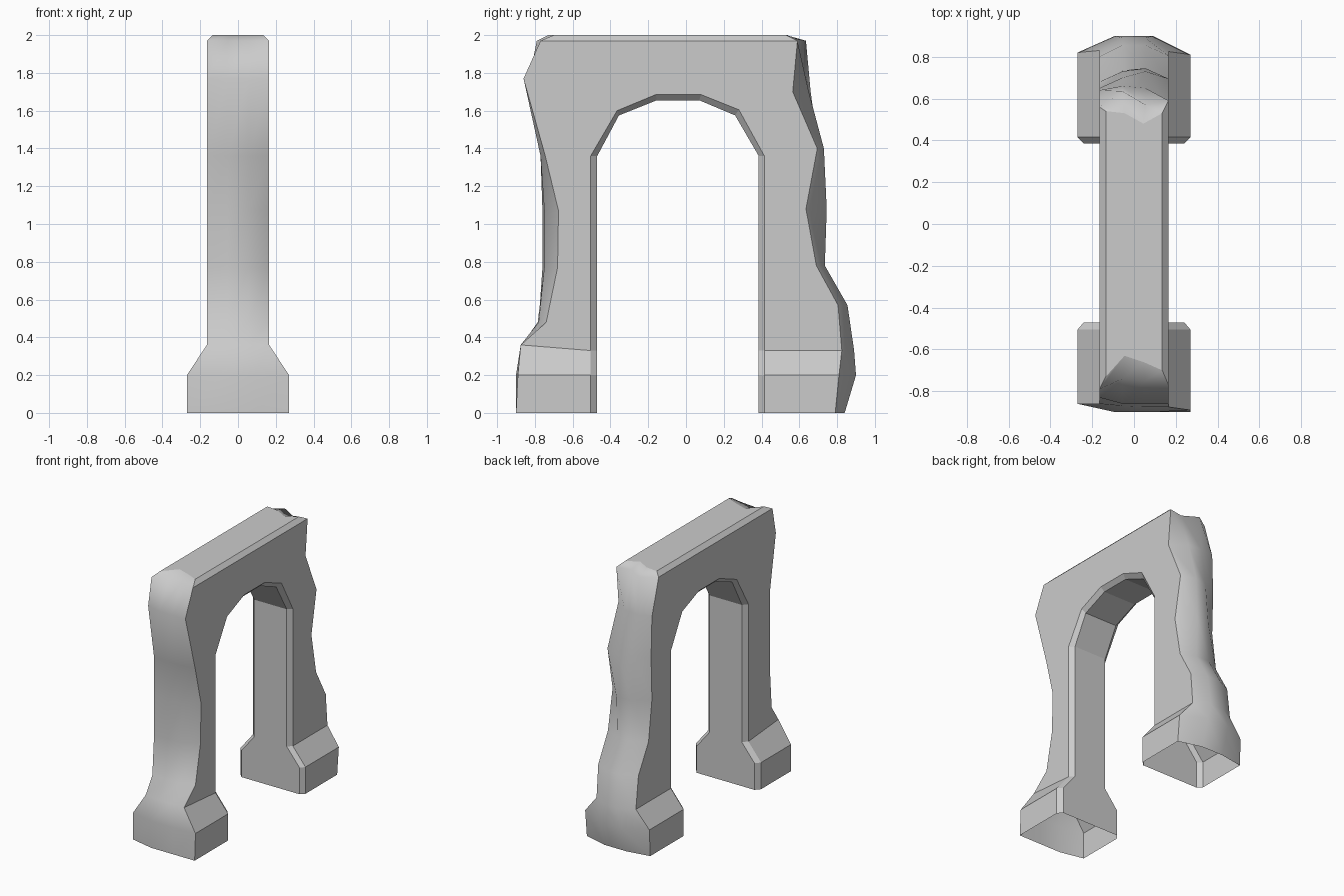
import bpy, bmesh

if "Cube" in bpy.data.objects:
    bpy.data.objects.remove(bpy.data.objects["Cube"])

W, WB, C = 0.165, 0.27, 0.03     # half thickness: wall, plinth; chamfer
# crumbled end rows: z, then y at four columns from -x to +x
FRONT = [(0, -.86, -.90, -.90, -.90), (.2, -.86, -.90, -.90, -.89),
         (.36, -.86, -.87, -.875, -.875), (.48, -.78, -.785, -.78, -.74),
         (.77, -.76, -.75, -.75, -.68), (1.07, -.76, -.75, -.75, -.675),
         (1.36, -.76, -.77, -.77, -.745), (1.77, -.83, -.86, -.86, -.86),
         (1.97, -.79, -.74, -.75, -.77), (2.0, -.73, -.63, -.66, -.70)]
BACK = [(0, .81, .84, .84, .79), (.2, .82, .90, .90, .81),
        (.33, .83, .89, .89, .825), (.57, .80, .855, .855, .805),
        (.78, .68, .735, .735, .69), (1.08, .64, .73, .745, .635),
        (1.4, .65, .70, .73, .695), (1.7, .64, .66, .65, .565),
        (1.97, .56, .635, .57, .59), (2.0, .54, .53, .48, .53)]
# arch opening: edge on the wall face, and the edge inside the chamfer
ARCH = [(-.505, 1.36), (-.365, 1.60), (-.16, 1.685), (.08, 1.685), (.28, 1.605), (.415, 1.36)]
ARCH_IN = [(-.47, 1.36), (-.355, 1.575), (-.155, 1.655), (.07, 1.655), (.26, 1.575), (.385, 1.36)]

bm = bmesh.new()


def face(*verts):
    return bm.faces.new(verts)


def build_leg(rows, edge_y, inner_y):
    """Broken end surface plus the side and inner faces up to the arch spring."""
    outer, inner, broken = [], [], []
    for i, (z, *ys) in enumerate(rows):
        w = WB if i < 2 else W
        if i == 9:
            w -= C
        xs = (-w, -w / 3, w / 3, w)
        outer.append([bm.verts.new((x, y, z)) for x, y in zip(xs, ys)])
        if i < 7:
            zi = .33 if i == 2 else 1.36 if i == 6 else z
            inner.append([bm.verts.new(p) for p in (
                (-w, edge_y, zi), (-w + C, inner_y, zi), (w - C, inner_y, zi), (w, edge_y, zi))])
    for a, b in zip(outer, outer[1:]):
        for j in range(3):
            broken.append(face(a[j], a[j + 1], b[j + 1], b[j]))
    for i in range(6):
        a, b = inner[i], inner[i + 1]
        for j in range(3):
            face(a[j], a[j + 1], b[j + 1], b[j])
        for s in (0, 3):
            face(outer[i][s], a[s], b[s], outer[i + 1][s])
    return outer, inner[6], broken


fo, fi, fb = build_leg(FRONT, -.505, -.47)
bo, bi, bb = build_leg(BACK, .415, .385)

# arch underside with chamfered edges
arch = [fi]
for (y, z), (yi, zi) in zip(ARCH[1:-1], ARCH_IN[1:-1]):
    arch.append([bm.verts.new(p) for p in (
        (-W, y, z), (-W + C, yi, zi), (W - C, yi, zi), (W, y, z))])
arch.append(bi)
for a, b in zip(arch, arch[1:]):
    for j in range(3):
        face(a[j], a[j + 1], b[j + 1], b[j])

# wall faces above the springing, top chamfers and top
for s in (0, 3):
    face(*[r[s] for r in arch], *[bo[k][s] for k in (6, 7, 8)], *[fo[k][s] for k in (8, 7, 6)])
    face(fo[8][s], bo[8][s], bo[9][s], fo[9][s])
face(*fo[9], *reversed(bo[9]))

bmesh.ops.recalc_face_normals(bm, faces=bm.faces)

# crumbled ends are smooth, with crisp borders against the cut stone
worn = set(fb + bb)
for f in worn:
    f.smooth = True
for e in bm.edges:
    if sum(f in worn for f in e.link_faces) < 2:
        e.smooth = False

mesh = bpy.data.meshes.new("ruined_arch")
bm.to_mesh(mesh)
bm.free()
bpy.context.collection.objects.link(bpy.data.objects.new("ruined_arch", mesh))
